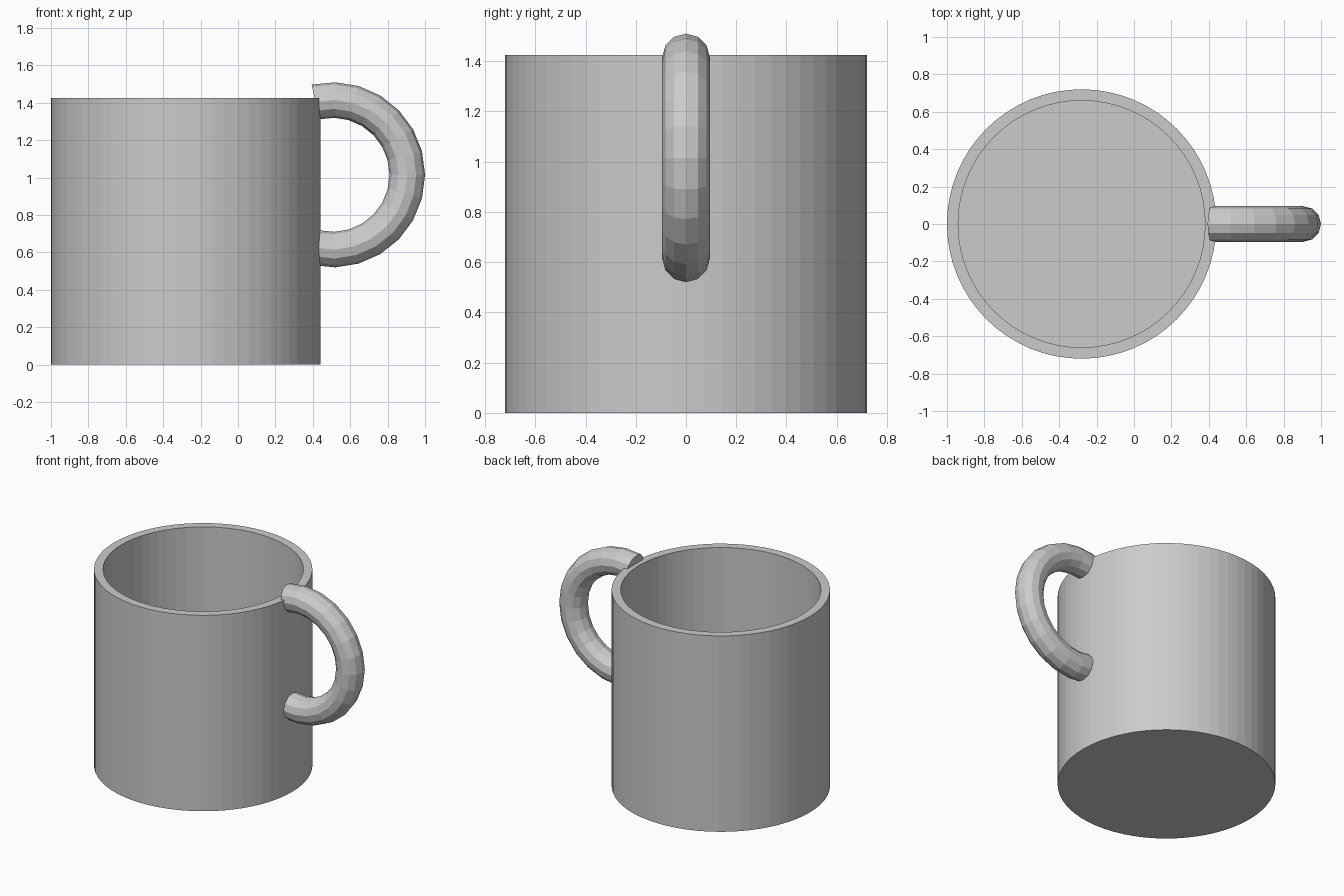
import bpy, bmesh, math

if "Cube" in bpy.data.objects:
    bpy.data.objects.remove(bpy.data.objects["Cube"])

SIDES = 64
CX, R_OUT, R_IN, HEIGHT, FLOOR = -0.28, 0.72, 0.66, 1.425, 0.06

clay = bpy.data.materials.new("plain grey")
clay.diffuse_color = (0.6, 0.6, 0.6, 1)
clay.use_nodes = True
clay.node_tree.nodes["Principled BSDF"].inputs["Base Color"].default_value = clay.diffuse_color


def loft(name, rings):
    """Join closed rings of points into a solid capped at both ends."""
    bm = bmesh.new()
    loops = [[bm.verts.new(p) for p in ring] for ring in rings]
    for a, b in zip(loops, loops[1:]):
        n = len(a)
        for i in range(n):
            j = (i + 1) % n
            bm.faces.new((a[i], a[j], b[j], b[i]))
    bm.faces.new(loops[0][::-1])
    bm.faces.new(loops[-1])
    bmesh.ops.recalc_face_normals(bm, faces=bm.faces)
    mesh = bpy.data.meshes.new(name)
    bm.to_mesh(mesh)
    bm.free()
    mesh.materials.append(clay)
    obj = bpy.data.objects.new(name, mesh)
    bpy.context.collection.objects.link(obj)
    return obj


def circle(r, z):
    return [(CX + r * math.cos(2 * math.pi * i / SIDES),
             r * math.sin(2 * math.pi * i / SIDES), z) for i in range(SIDES)]


# Cup body: outer wall, flat rim, inner wall and floor
loft("cup_body", [circle(R_OUT, 0), circle(R_OUT, HEIGHT),
                  circle(R_IN, HEIGHT), circle(R_IN, FLOOR)])

# Handle: twelve-sided tube swept along a little over half a circle
HX, HZ, MAJOR, MINOR = 0.505, 1.015, 0.4, 0.095
SWEEP, STEPS, TUBE = math.radians(103), 14, 12
rings = []
for s in range(STEPS + 1):
    a = -SWEEP + 2 * SWEEP * s / STEPS
    ring = []
    for t in range(TUBE):
        b = 2 * math.pi * t / TUBE
        r = MAJOR + MINOR * math.cos(b)
        ring.append((HX + r * math.cos(a), MINOR * math.sin(b), HZ + r * math.sin(a)))
    rings.append(ring)
loft("handle", rings)
